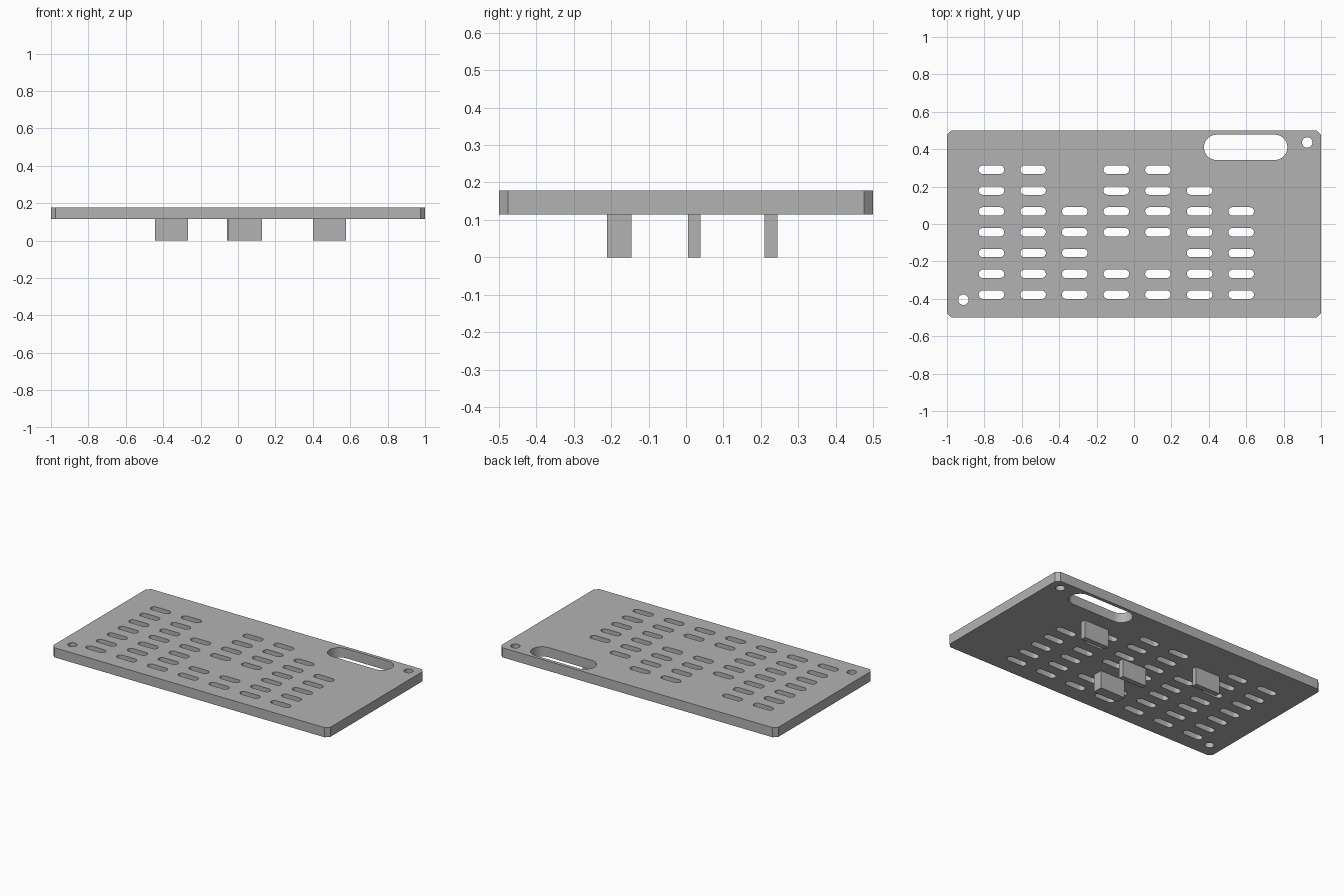
import bpy, bmesh
from math import pi, sin, cos, radians

cube = bpy.data.objects.get("Cube")
if cube:
    bpy.data.objects.remove(cube, do_unlink=True)

grey = bpy.data.materials.new("plain grey")
grey.use_nodes = True
grey.diffuse_color = (0.45, 0.45, 0.45, 1)
grey.node_tree.nodes["Principled BSDF"].inputs["Base Color"].default_value = grey.diffuse_color

BOTTOM, TOP = 0.115, 0.178


def slot(cx, cy, length, width, steps=10):
    """Outline of a round-ended slot; a round hole when length equals width."""
    r, half = width / 2, (length - width) / 2
    points = []
    for side in (1, -1):
        for i in range(steps + 1):
            a = -pi / 2 + pi * i / steps
            points.append((cx + side * (half + r * cos(a)), cy + side * r * sin(a)))
    if half < 1e-6:
        points = points[:steps] + points[steps + 1:-1]
    return points


def add_mesh(name, bm):
    mesh = bpy.data.meshes.new(name)
    bm.to_mesh(mesh)
    bm.free()
    mesh.materials.append(grey)
    obj = bpy.data.objects.new(name, mesh)
    bpy.context.collection.objects.link(obj)
    return obj


def box(name, x0, x1, y0, y1, z0, z1):
    bm = bmesh.new()
    bmesh.ops.create_cube(bm, size=1)
    for v in bm.verts:
        v.co = (x1 if v.co.x > 0 else x0, y1 if v.co.y > 0 else y0, z1 if v.co.z > 0 else z0)
    return add_mesh(name, bm)


# Plate outline with cut corners
c = 0.024
outlines = [[(-1 + c, -0.5), (1 - c, -0.5), (1, -0.5 + c), (1, 0.5 - c),
             (1 - c, 0.5), (-1 + c, 0.5), (-1, 0.5 - c), (-1, -0.5 + c)]]

# Grip opening and the two corner holes
outlines.append(slot(0.597, 0.41, 0.446, 0.136, 14))
outlines.append(slot(0.926, 0.436, 0.056, 0.056))
outlines.append(slot(-0.912, -0.405, 0.056, 0.056))

# Grid of vent slots, left out where the feet and grip need room
rows = ["##.##..",
        "##.###.",
        "#######",
        "#######",
        "###..##",
        "#######",
        "#######"]
for j, row in enumerate(rows):
    for i, mark in enumerate(row):
        if mark == "#":
            outlines.append(slot(-0.762 + 0.2225 * i, 0.29 - 0.1113 * j, 0.137, 0.045))

# Filled and extruded flat curve becomes the perforated plate
curve = bpy.data.curves.new("plate_outline", "CURVE")
curve.dimensions = "2D"
curve.fill_mode = "BOTH"
curve.extrude = (TOP - BOTTOM) / 2
for outline in outlines:
    spline = curve.splines.new("POLY")
    spline.points.add(len(outline) - 1)
    for p, (x, y) in zip(spline.points, outline):
        p.co = (x, y, 0, 1)
    spline.use_cyclic_u = True
helper = bpy.data.objects.new("plate_outline", curve)
bpy.context.collection.objects.link(helper)
bpy.context.view_layer.update()
flat = helper.evaluated_get(bpy.context.evaluated_depsgraph_get()).to_mesh()
bm = bmesh.new()
bm.from_mesh(flat)
bpy.data.objects.remove(helper, do_unlink=True)
bmesh.ops.remove_doubles(bm, verts=bm.verts, dist=0.0001)
bmesh.ops.translate(bm, verts=bm.verts, vec=(0, 0, (TOP + BOTTOM) / 2))
bmesh.ops.recalc_face_normals(bm, faces=bm.faces)
for f in bm.faces:
    f.material_index = 0
plate = add_mesh("plate", bm)
bpy.ops.object.select_all(action="DESELECT")
plate.select_set(True)
bpy.context.view_layer.objects.active = plate
bpy.ops.object.shade_smooth_by_angle(angle=radians(30))

# Feet under the plate: left edge, front edge, depth
feet = {"right_foot": (-0.445, 0.21, 0.034),
        "left_foot": (0.4, 0.21, 0.034),
        "middle_foot": (-0.06, 0.005, 0.034),
        "front_foot": (-0.05, -0.211, 0.065)}
for name, (x, y, depth) in feet.items():
    box(name, x, x + 0.178, y, y + depth, 0, BOTTOM)
